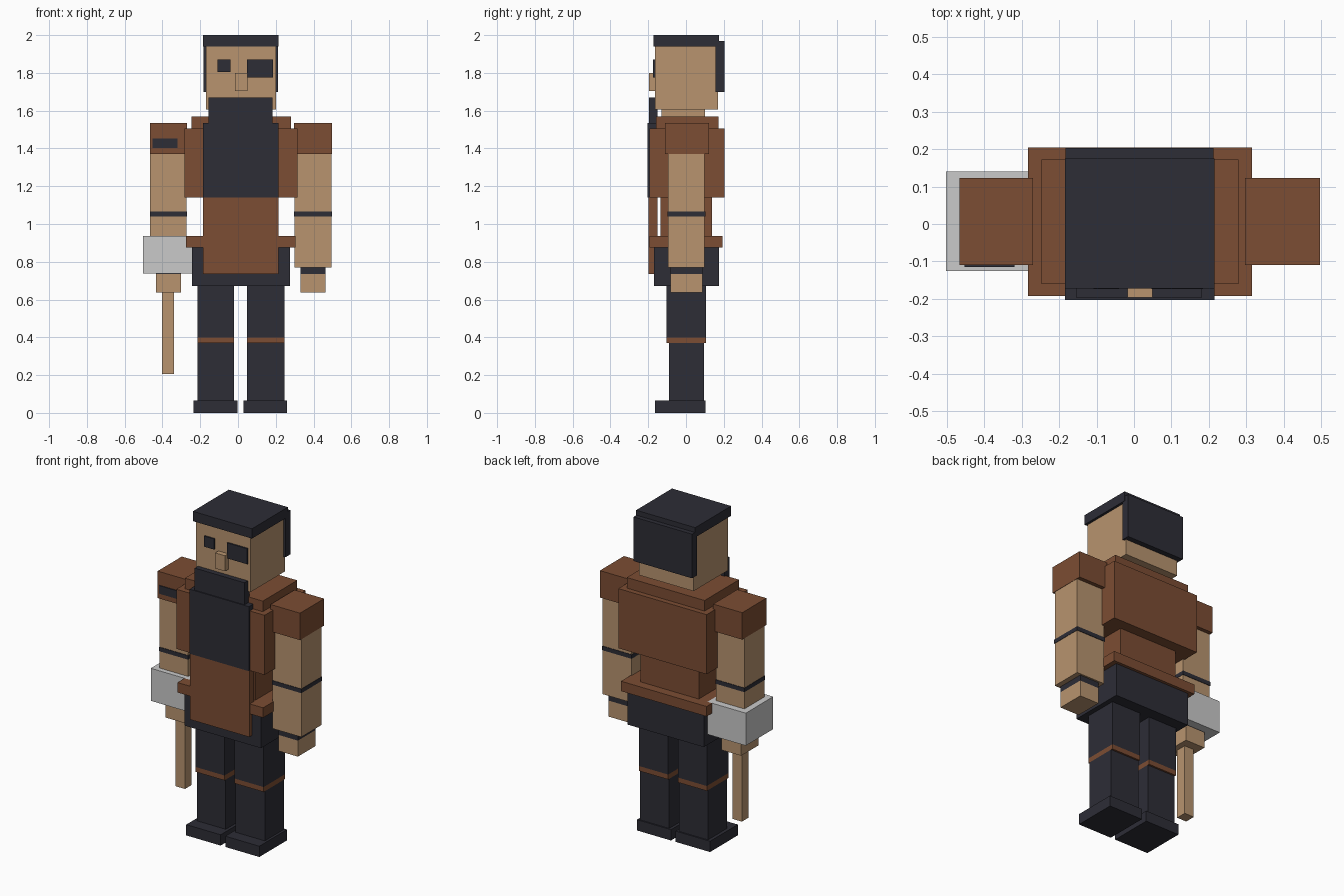
import bpy


def material(name, rgb):
    """Flat material from 0-255 display values."""
    m = bpy.data.materials.new(name)
    lin = [((c / 255 + 0.055) / 1.055) ** 2.4 for c in rgb]
    m.diffuse_color = (*lin, 1)
    return m


dark = material("charcoal", (45, 45, 54))
brown = material("leather_brown", (124, 77, 51))
tan = material("tan_skin", (184, 148, 111))
grey = material("light_grey", (202, 202, 202))


def box(name, mat, x, y, z):
    """Box from (min, max) pairs on each axis."""
    spans = (x, y, z)
    bpy.ops.mesh.primitive_cube_add(size=1, location=[(a + b) / 2 for a, b in spans])
    ob = bpy.context.object
    ob.name = name
    ob.scale = [b - a for a, b in spans]
    bpy.ops.object.transform_apply(location=False, rotation=False, scale=True)
    ob.data.materials.append(mat)
    return ob


# Head, hair and face
box("head", tan, (-0.17, 0.2), (-0.165, 0.17), (1.605, 1.94))
box("neck", tan, (-0.11, 0.14), (-0.13, 0.10), (1.56, 1.61))
box("hair_top", dark, (-0.185, 0.215), (-0.172, 0.175), (1.94, 2.0))
box("hair_back", dark, (-0.183, 0.213), (0.155, 0.203), (1.70, 1.97))
box("beard", dark, (-0.155, 0.182), (-0.197, -0.15), (1.53, 1.67))
box("eye", dark, (-0.108, -0.04), (-0.174, -0.165), (1.805, 1.87))
box("eye_patch", dark, (0.047, 0.184), (-0.174, -0.165), (1.775, 1.87))
box("nose", tan, (-0.017, 0.05), (-0.197, -0.16), (1.705, 1.80))

# Torso, vest and apron
box("torso", brown, (-0.183, 0.213), (-0.135, 0.138), (0.9, 1.2))
box("vest", brown, (-0.283, 0.315), (-0.193, 0.205), (1.14, 1.505))
box("collar", brown, (-0.247, 0.28), (-0.16, 0.173), (1.50, 1.57))
box("apron_bib", dark, (-0.185, 0.215), (-0.203, -0.16), (1.14, 1.535))
box("apron_skirt", brown, (-0.185, 0.215), (-0.198, -0.15), (0.735, 1.14))
box("belt", brown, (-0.275, 0.305), (-0.193, 0.193), (0.875, 0.936))
box("hips", dark, (-0.243, 0.275), (-0.17, 0.175), (0.672, 0.88))

# Arms: shoulder pad, sleeve-less arm, elbow band, wrist band, hand
for side, x0, x1, h0, h1 in (("left", -0.467, -0.27, -0.435, -0.302),
                             ("right", 0.297, 0.497, 0.332, 0.463)):
    box(side + "_shoulder", brown, (x0, x1), (-0.11, 0.123), (1.37, 1.535))
    box(side + "_arm", tan, (x0 + 0.002, x1 - 0.002), (-0.094, 0.099), (0.77, 1.38))
    box(side + "_elbow_band", dark, (x0, x1), (-0.097, 0.102), (1.04, 1.065))
    box(side + "_wrist_band", dark, (h0, h1), (-0.082, 0.088), (0.735, 0.77))
    box(side + "_hand", tan, (h0, h1), (-0.082, 0.088), (0.637, 0.735))
box("shoulder_badge", dark, (-0.453, -0.32), (-0.115, -0.108), (1.402, 1.452))

# Hammer
box("hammer_head", grey, (-0.503, -0.243), (-0.125, 0.14), (0.737, 0.936))
box("hammer_handle", tan, (-0.403, -0.338), (-0.03, 0.035), (0.205, 0.64))

# Legs: thigh, knee band, shin, boot
for side, x0, x1, b0, b1 in (("left", -0.215, -0.02, -0.235, -0.002),
                             ("right", 0.047, 0.245, 0.03, 0.26)):
    box(side + "_thigh", dark, (x0, x1), (-0.102, 0.106), (0.40, 0.675))
    box(side + "_knee_band", brown, (x0, x1), (-0.102, 0.106), (0.37, 0.40))
    box(side + "_shin", dark, (x0, x1), (-0.09, 0.095), (0.06, 0.37))
    box(side + "_boot", dark, (b0, b1), (-0.165, 0.103), (0.0, 0.066))
